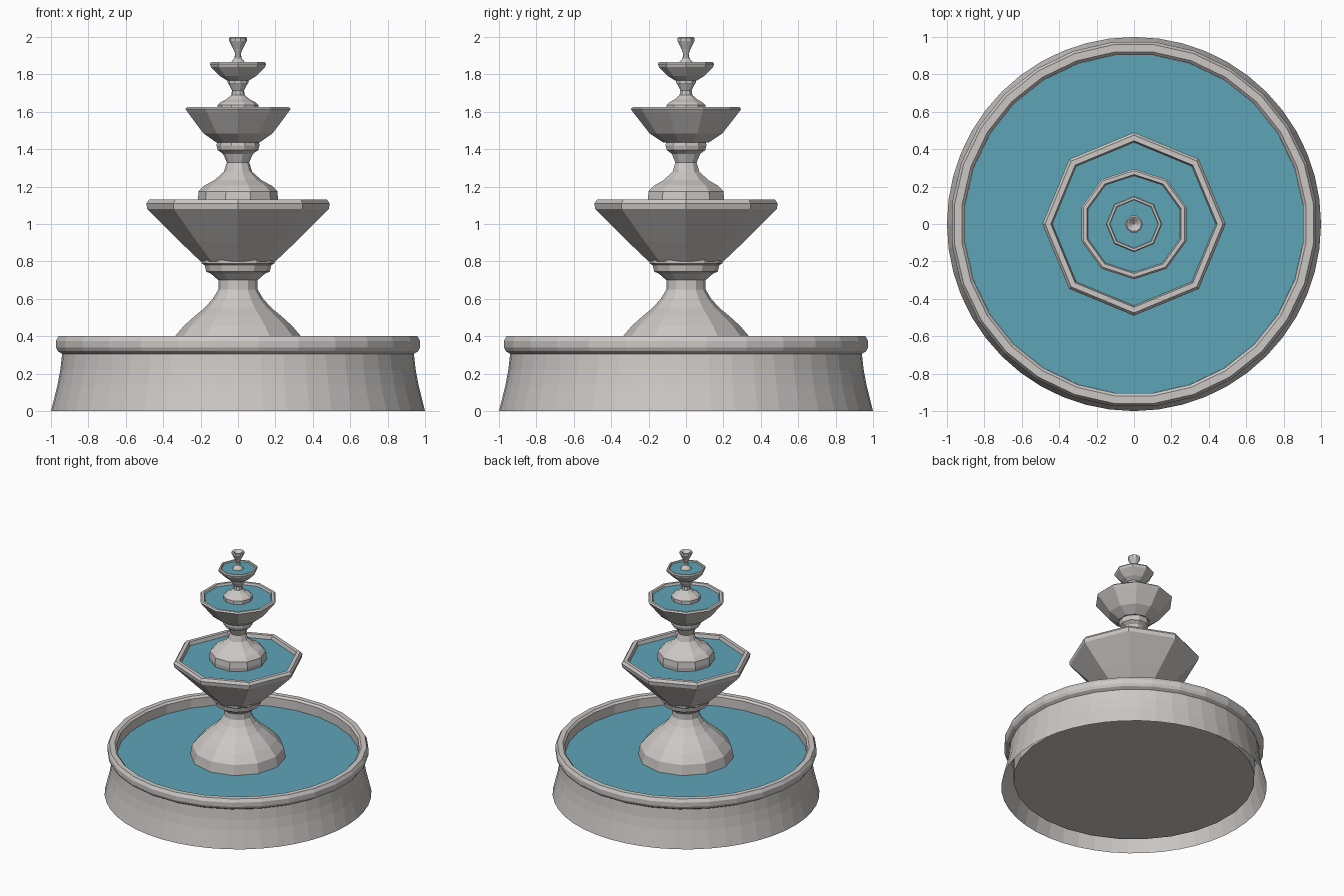
import bpy, bmesh, math


def material(name, rgb):
    m = bpy.data.materials.new(name)
    m.diffuse_color = (*rgb, 1)
    return m


STONE = material("pale_stone", (0.60, 0.575, 0.56))
WATER = material("blue_water", (0.11, 0.37, 0.47))


def finish(name, bm, mat):
    bmesh.ops.recalc_face_normals(bm, faces=bm.faces)
    me = bpy.data.meshes.new(name)
    bm.to_mesh(me)
    bm.free()
    me.materials.append(mat)
    ob = bpy.data.objects.new(name, me)
    bpy.context.collection.objects.link(ob)
    return ob


def lathe(name, profile, sides, mat=STONE, turn=0.0):
    """Revolve (radius, height) points around z; radius 0 closes to a point."""
    bm = bmesh.new()
    rings = []
    for r, z in profile:
        if r == 0:
            rings.append([bm.verts.new((0, 0, z))] * sides)
            continue
        angles = [2 * math.pi * (i + turn) / sides for i in range(sides)]
        rings.append([bm.verts.new((r * math.cos(a), r * math.sin(a), z)) for a in angles])
    for a, b in zip(rings, rings[1:]):
        for i in range(sides):
            j = (i + 1) % sides
            corners = list(dict.fromkeys((a[i], a[j], b[j], b[i])))
            bm.faces.new(corners)
    return finish(name, bm, mat)


def disc(name, radius, z, sides, mat, turn=0.0):
    bm = bmesh.new()
    bm.faces.new([bm.verts.new((radius * math.cos(2 * math.pi * (i + turn) / sides),
                                radius * math.sin(2 * math.pi * (i + turn) / sides), z))
                  for i in range(sides)])
    return finish(name, bm, mat)


# Ground basin: flared outer wall, rounded lip, inner wall and raised floor
lathe("basin_wall", [(1.0, 0), (0.985, 0.06), (0.965, 0.14), (0.95, 0.22), (0.94, 0.31)], 48)
lathe("basin_rim", [(0.945, 0.305), (0.97, 0.32), (0.98, 0.34), (0.98, 0.375), (0.965, 0.40),
                    (0.925, 0.40), (0.91, 0.385), (0.91, 0.07), (0, 0.07)], 28, turn=0.5)
disc("basin_water", 0.909, 0.31, 28, WATER, 0.5)

# Lower tier
lathe("lower_pedestal", [(0.36, 0.30), (0.345, 0.39), (0.29, 0.455), (0.235, 0.505), (0.18, 0.55),
                         (0.135, 0.60), (0.105, 0.65), (0.105, 0.70), (0.145, 0.735), (0.17, 0.745),
                         (0.178, 0.78), (0.195, 0.79), (0.195, 0.81)], 12)
lathe("lower_bowl", [(0, 0.80), (0.20, 0.80), (0.31, 0.905), (0.485, 1.08), (0.49, 1.11),
                     (0.475, 1.13), (0.445, 1.13), (0.435, 1.09)], 8)
disc("lower_bowl_water", 0.437, 1.10, 8, WATER)

# Middle tier
lathe("middle_pedestal", [(0.21, 1.08), (0.215, 1.13), (0.21, 1.175), (0.18, 1.205), (0.125, 1.235),
                          (0.075, 1.28), (0.06, 1.33), (0.08, 1.375), (0.108, 1.395),
                          (0.115, 1.42), (0.11, 1.45)], 10)
lathe("middle_bowl", [(0, 1.435), (0.12, 1.435), (0.195, 1.485), (0.285, 1.60), (0.295, 1.615),
                      (0.285, 1.625), (0.265, 1.625), (0.255, 1.60)], 10, turn=0.5)
disc("middle_bowl_water", 0.259, 1.608, 10, WATER, 0.5)

# Upper tier
lathe("upper_pedestal", [(0.11, 1.60), (0.11, 1.635), (0.095, 1.65), (0.06, 1.668), (0.036, 1.69),
                         (0.032, 1.715), (0.048, 1.745), (0.055, 1.755), (0.055, 1.78)], 10)
lathe("upper_bowl", [(0, 1.768), (0.06, 1.768), (0.095, 1.79), (0.145, 1.84), (0.15, 1.856),
                     (0.144, 1.866), (0.132, 1.866), (0.127, 1.85)], 8)
disc("upper_bowl_water", 0.129, 1.856, 8, WATER)

# Top spout with a hollow cup
lathe("top_spout", [(0.045, 1.85), (0.035, 1.868), (0.02, 1.885), (0.015, 1.91), (0.025, 1.935),
                    (0.047, 1.978), (0.047, 1.995), (0.04, 2.0), (0.032, 1.995), (0, 1.965)], 10)
